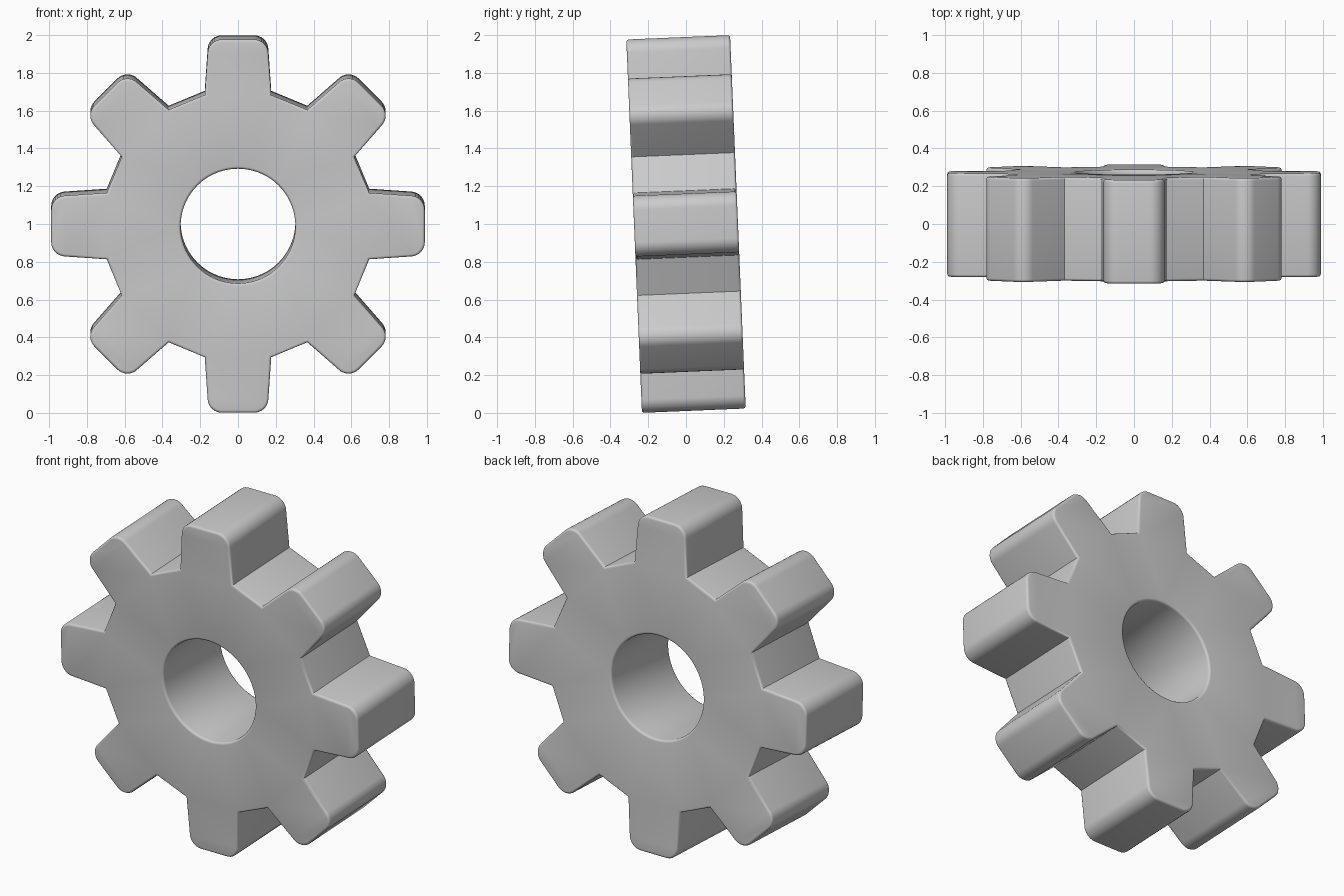
import bpy, bmesh, math
from mathutils import Vector, Matrix

if "Cube" in bpy.data.objects:
    bpy.data.objects.remove(bpy.data.objects["Cube"])

TEETH, TIP_R, HALF_DEPTH, HOLE_R, EDGE = 8, 0.989, 0.275, 0.304, 0.014
TILT = math.radians(2.4)


def fillet(prev, corner, nxt, radius, steps=8):
    """Round one corner with an arc."""
    a, b = (prev - corner).normalized(), (nxt - corner).normalized()
    half = math.acos(a.dot(b)) / 2
    centre = corner + (a + b).normalized() * radius / math.sin(half)
    start = corner + a * radius / math.tan(half) - centre
    end = corner + b * radius / math.tan(half) - centre
    return [centre + start.lerp(end, i / steps).normalized() * radius
            for i in range(steps + 1)]


def inset(points, d):
    """Move a counter-clockwise outline inwards (mitred) by d."""
    out = []
    for i, p in enumerate(points):
        e1 = (p - points[i - 1]).normalized()
        e2 = (points[(i + 1) % len(points)] - p).normalized()
        n1, n2 = Vector((-e1.y, e1.x)), Vector((-e2.y, e2.x))
        out.append(p + (n1 + n2) * d / (1 + n1.dot(n2)))
    return out


# Gear outline: flat-tipped tapered teeth with rounded tips, straight roots
root_r, root_l = Vector((0.176, 0.695)), Vector((-0.176, 0.695))
tip_r, tip_l = Vector((0.156, TIP_R)), Vector((-0.156, TIP_R))
tooth = ([root_r] + fillet(root_r, tip_r, tip_l, 0.075)
         + fillet(tip_r, tip_l, root_l, 0.075) + [root_l])
outline = []
for k in range(TEETH):
    c, s = math.cos(k * math.tau / TEETH), math.sin(k * math.tau / TEETH)
    outline += [Vector((c * p.x - s * p.y, s * p.x + c * p.y)) for p in tooth]

# Depth profile: (depth, inset) with softly rounded rims
arc = [i * math.pi / 8 for i in range(5)]
profile = [(-HALF_DEPTH + EDGE * (1 - math.sin(a)), EDGE * (1 - math.cos(a)))
           for a in reversed(arc)]
profile += [(-z, d) for z, d in reversed(profile)]

bm = bmesh.new()


def wall(make_loop):
    """Skin a closed loop along the depth profile; return the two rim loops."""
    rings = [[bm.verts.new((p.x, p.y, z)) for p in make_loop(d)] for z, d in profile]
    for lo, hi in zip(rings, rings[1:]):
        for i in range(len(lo)):
            bm.faces.new((lo[i - 1], lo[i], hi[i], hi[i - 1]))
    return rings[0], rings[-1]


def hole_loop(d):
    return [Vector((math.cos(t), math.sin(t))) * (HOLE_R + d)
            for t in (i * math.tau / 72 for i in range(72))]


outer = wall(lambda d: inset(outline, d))
inner = wall(hole_loop)

# Flat front and back faces between outline and bore
for loops in zip(outer, inner):
    edges = [bm.edges.get((ring[i - 1], ring[i])) for ring in loops for i in range(len(ring))]
    bmesh.ops.triangle_fill(bm, edges=edges, use_beauty=True)
bmesh.ops.recalc_face_normals(bm, faces=bm.faces)

# Stand the gear up with a slight forward lean
bm.transform(Matrix.Translation((0, 0, 1)) @ Matrix.Rotation(math.pi / 2 + TILT, 4, 'X'))
mesh = bpy.data.meshes.new("gear")
bm.to_mesh(mesh)
bm.free()
gear = bpy.data.objects.new("gear", mesh)
bpy.context.collection.objects.link(gear)
bpy.context.view_layer.objects.active = gear
gear.select_set(True)
bpy.ops.object.shade_smooth_by_angle(angle=math.radians(35))
